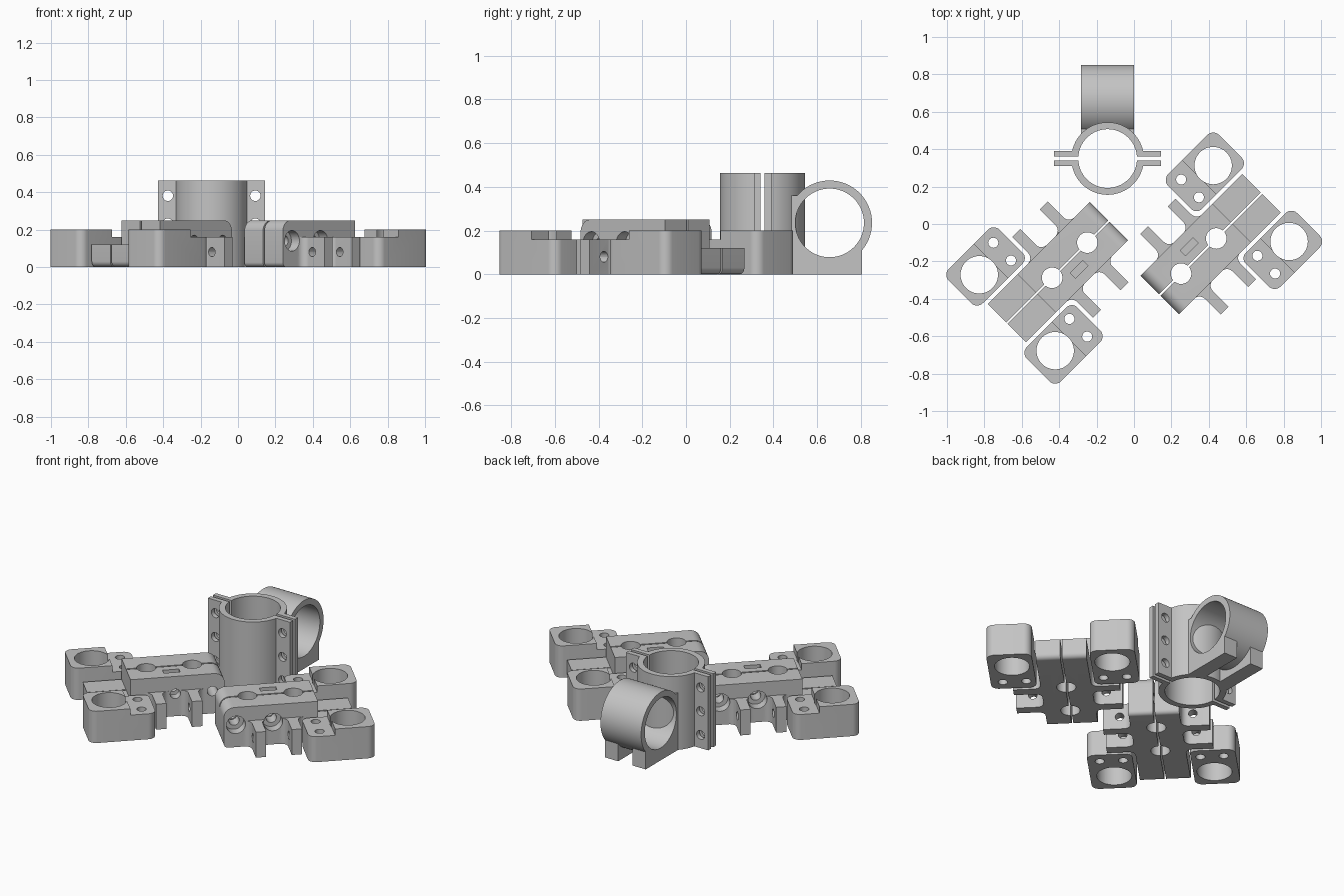
import bpy, bmesh, math
from mathutils import Vector, Matrix

if "Cube" in bpy.data.objects:
    bpy.data.objects.remove(bpy.data.objects["Cube"], do_unlink=True)

grey = bpy.data.materials.new("plain grey")
grey.use_nodes = True
grey.diffuse_color = (0.55, 0.55, 0.55, 1)
grey.node_tree.nodes["Principled BSDF"].inputs["Base Color"].default_value = (0.55, 0.55, 0.55, 1)


def make(name, bm):
    bmesh.ops.recalc_face_normals(bm, faces=bm.faces)
    mesh = bpy.data.meshes.new(name)
    bm.to_mesh(mesh)
    bm.free()
    mesh.materials.append(grey)
    obj = bpy.data.objects.new(name, mesh)
    bpy.context.collection.objects.link(obj)
    return obj


def box(x, y, z, name="tool"):
    bm = bmesh.new()
    bmesh.ops.create_cube(bm, size=1)
    for v in bm.verts:
        v.co = [lo + (c + 0.5) * (hi - lo) for c, (lo, hi) in zip(v.co, (x, y, z))]
    return make(name, bm)


def cylinder(axis, centre, r, lo, hi, name="tool", sides=48):
    """Round bar along an axis; centre gives the other two coordinates in order."""
    bm = bmesh.new()
    bmesh.ops.create_cone(bm, cap_ends=True, segments=sides, radius1=r, radius2=r, depth=hi - lo)
    mid = (lo + hi) / 2
    a, b = centre
    turn, place = {
        "x": (Matrix.Rotation(math.pi / 2, 4, "Y"), (mid, a, b)),
        "y": (Matrix.Rotation(math.pi / 2, 4, "X"), (a, mid, b)),
        "z": (Matrix.Identity(4), (a, b, mid)),
    }[axis]
    bm.transform(Matrix.Translation(place) @ turn)
    return make(name, bm)


def rounded(corners, steps=8):
    """Outline from (a, b, radius) corners, each square corner eased by an arc."""
    out = []
    for i, (a, b, r) in enumerate(corners):
        p = Vector((a, b))
        if not r:
            out.append(p)
            continue
        back = (Vector(corners[i - 1][:2]) - p).normalized()
        ahead = (Vector(corners[(i + 1) % len(corners)][:2]) - p).normalized()
        c = p + (back + ahead) * r
        for k in range(steps + 1):
            t = math.pi / 2 * k / steps
            out.append(c - (ahead * math.cos(t) + back * math.sin(t)) * r)
    return out


def prism(outline, axis, lo, hi, name="tool"):
    bm = bmesh.new()
    put = (lambda p, d: (p.x, d, p.y)) if axis == "y" else (lambda p, d: (p.x, p.y, d))
    face = bm.faces.new([bm.verts.new(put(p, lo)) for p in outline])
    new = bmesh.ops.extrude_face_region(bm, geom=[face])["geom"]
    shift = Vector((0, hi - lo, 0) if axis == "y" else (0, 0, hi - lo))
    bmesh.ops.translate(bm, verts=[g for g in new if isinstance(g, bmesh.types.BMVert)], vec=shift)
    return make(name, bm)


def combine(obj, operation, tools):
    """Apply one boolean per tool, then throw the tools away."""
    for tool in tools:
        mod = obj.modifiers.new("shape", "BOOLEAN")
        mod.operation, mod.solver, mod.object = operation, "EXACT", tool
        bpy.context.view_layer.update()
        mesh = bpy.data.meshes.new_from_object(
            obj.evaluated_get(bpy.context.evaluated_depsgraph_get()))
        obj.modifiers.clear()
        obj.data = mesh
        bpy.data.objects.remove(tool, do_unlink=True)
    return obj


# Split carriage bar: tall clamp with a low tongue, drawn along local x
bar = prism(rounded([(0, 0, 0.025), (0.77, 0, 0.03), (0.77, 0.12, 0),
                     (0.545, 0.12, 0), (0.545, 0.25, 0), (0, 0.25, 0.06)]),
            "y", -0.145, 0.145, "carriage_bar")

# Side arms with flared roots
arms = []
for x in (0.187, 0.395):
    for s in (-1, 1):
        shape = rounded([(x - 0.08, s * 0.12, 0), (x - 0.08, s * 0.145, 0),
                         (x - 0.03, s * 0.145, 0.04), (x - 0.03, s * 0.305, 0),
                         (x + 0.03, s * 0.305, 0), (x + 0.03, s * 0.145, 0.04),
                         (x + 0.08, s * 0.145, 0), (x + 0.08, s * 0.12, 0)])
        arms.append(prism(shape, "z", 0, 0.16))
combine(bar, "UNION", arms)

# Split line, nut slot, rod bores, counterbored screws and arm pin holes
cuts = [box((-0.1, 0.9), (-0.005, 0.005), (-0.1, 0.4)),
        box((0.247, 0.342), (0.05, 0.09), (0.08, 0.4))]
cuts += [cylinder("z", (x, 0), 0.055, -0.1, 0.4) for x in (0.162, 0.428)]
for x in (0.07, 0.285):
    cuts.append(cylinder("y", (x, 0.14), 0.055, -0.25, -0.085))
    cuts.append(cylinder("y", (x, 0.14), 0.03, -0.2, 0.25, sides=24))
cuts += [cylinder("x", (y, 0.08), 0.025, 0.1, 0.44, sides=24) for y in (-0.21, 0.21)]
combine(bar, "DIFFERENCE", cuts)


# Bearing holders either side of the tongue
def holder(s):
    inner, outer = s * 0.166, s * 0.425
    shape = rounded([(0.445, inner, 0.04), (0.83, inner, 0.045),
                     (0.83, outer, 0.045), (0.445, outer, 0.045)])
    block = prism(shape, "z", 0, 0.2, "bearing_holder")
    tools = [box((0.3, 0.595), (-0.6, 0.6), (0.16, 0.4)),
             cylinder("z", (0.692, s * 0.287), 0.1, -0.1, 0.4)]
    tools += [cylinder("z", (0.518, s * y), 0.027, -0.1, 0.4, sides=24) for y in (0.221, 0.355)]
    return combine(block, "DIFFERENCE", tools)


parts = [bar, holder(-1), holder(1)]
labels = ["carriage_bar", "bearing_holder_a", "bearing_holder_b"]
finished = []
for side, angle, place in (("right", 225, (-0.135, 0.015, 0)), ("left", 45, (0.137, -0.38, 0))):
    for part, label in zip(parts, labels):
        obj = part.copy()
        obj.data = part.data.copy()
        obj.name = side + "_" + label
        bpy.context.collection.objects.link(obj)
        obj.data.transform(Matrix.Translation(place) @ Matrix.Rotation(math.radians(angle), 4, "Z"))
        finished.append(obj)
for part in parts:
    bpy.data.objects.remove(part, do_unlink=True)

# Upright split clamp tube with bolted ears
CX, CY, TALL = -0.141, 0.35, 0.463
tube = cylinder("z", (CX, CY), 0.194, 0, TALL, "clamp_tube", 64)
combine(tube, "UNION", [box((CX - 0.286, CX + 0.286), (CY - 0.04, CY + 0.04), (0, TALL))])
cuts = [cylinder("z", (CX, CY), 0.157, -0.1, 0.6, sides=64),
        box((-0.6, 0.4), (CY - 0.01, CY + 0.01), (-0.1, 0.6))]
cuts += [cylinder("y", (CX + s * 0.234, z), 0.028, CY - 0.1, CY + 0.1, sides=24)
         for s in (-1, 1) for z in (0.083, 0.232, 0.381)]
finished.append(combine(tube, "DIFFERENCE", cuts))

# Level sleeve on a slotted foot, joined to the tube
RY, RZ, X0, X1 = 0.657, 0.235, -0.283, 0.0
foot = box((X0, X1), (0.48, 0.805), (0, RZ), "sleeve_foot")
combine(foot, "DIFFERENCE", [box((CX - 0.05, CX + 0.05), (0.4, 0.9), (-0.1, 0.2))])
web = box((X0, X1), (0.48, 0.6), (0.15, 0.36), "sleeve_web")
for piece in (foot, web):
    finished.append(combine(piece, "DIFFERENCE", [
        cylinder("z", (CX, CY), 0.175, -0.1, 0.6, sides=64),
        cylinder("x", (RY, RZ), 0.175, -0.5, 0.2, sides=64)]))
sleeve = cylinder("x", (RY, RZ), 0.194, X0, X1, "sleeve", 64)
finished.append(combine(sleeve, "DIFFERENCE", [
    cylinder("x", (RY, RZ), 0.157, -0.5, 0.2, sides=64),
    cylinder("z", (CX, CY), 0.175, -0.1, 0.6, sides=64)]))

# Smooth curved walls, keep edges crisp
bpy.ops.object.select_all(action="DESELECT")
for obj in finished:
    obj.select_set(True)
bpy.context.view_layer.objects.active = finished[0]
bpy.ops.object.shade_smooth_by_angle(angle=math.radians(30))
